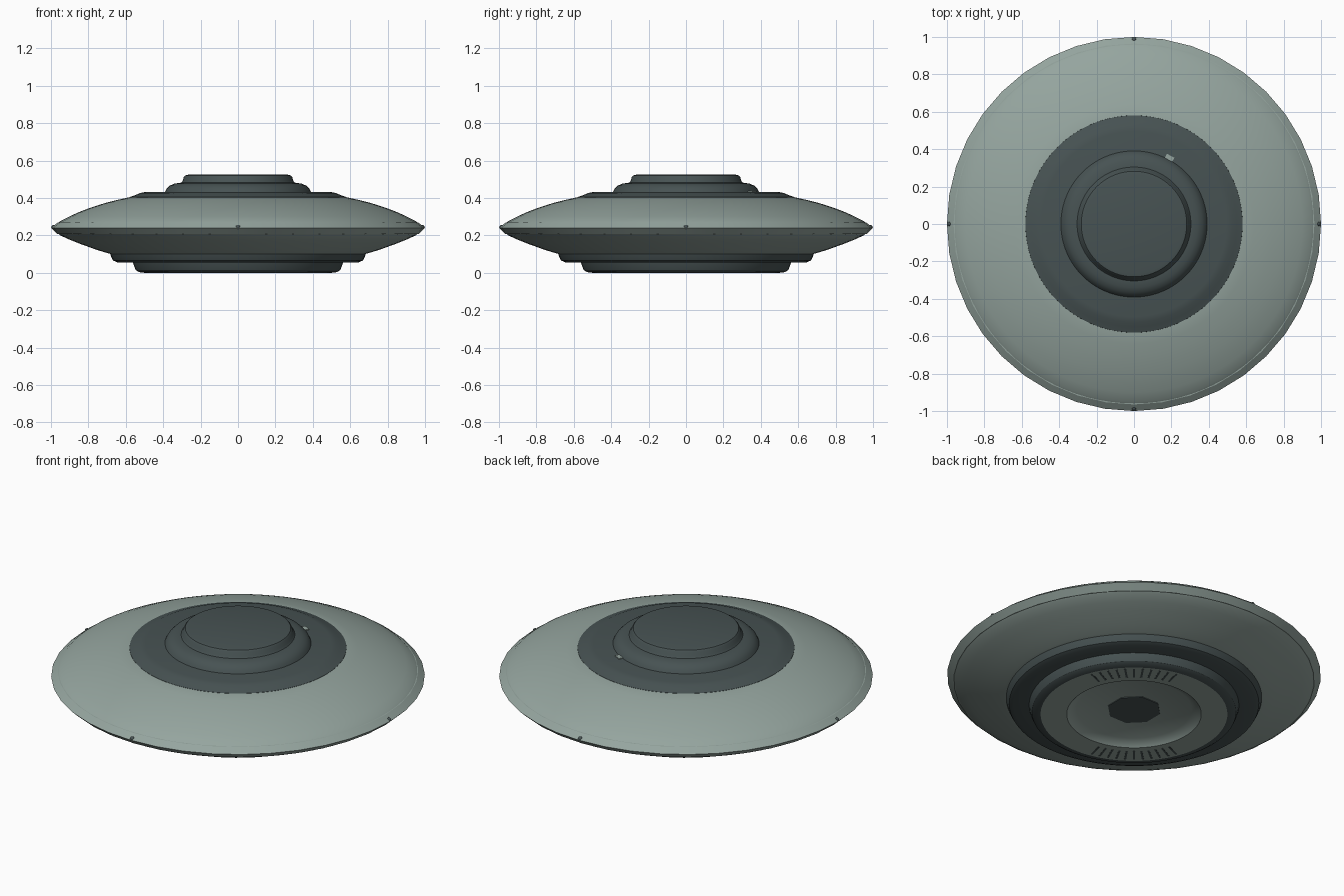
import bpy, bmesh, math
from mathutils import Matrix, Vector

if "Cube" in bpy.data.objects:
    bpy.data.objects.remove(bpy.data.objects["Cube"])


def material(name, color):
    m = bpy.data.materials.new(name)
    m.diffuse_color = (*color, 1)
    m.use_nodes = True
    m.node_tree.nodes["Principled BSDF"].inputs["Base Color"].default_value = m.diffuse_color
    return m


LIGHT = material("pale grey green", (0.30, 0.375, 0.345))
DARK = material("dark slate", (0.063, 0.085, 0.086))


def finish(name, bm, mat, smooth=True):
    bmesh.ops.recalc_face_normals(bm, faces=bm.faces)
    me = bpy.data.meshes.new(name)
    bm.to_mesh(me)
    bm.free()
    me.materials.append(mat)
    ob = bpy.data.objects.new(name, me)
    bpy.context.collection.objects.link(ob)
    if smooth:
        bpy.ops.object.select_all(action='DESELECT')
        ob.select_set(True)
        bpy.context.view_layer.objects.active = ob
        bpy.ops.object.shade_smooth_by_angle(angle=math.radians(28))
    return ob


def lathe(name, profile, mat, segs=96, flip=False):
    """Spin a list of (radius, height) points about z."""
    bm = bmesh.new()
    rings = []
    for r, z in profile:
        if r == 0:
            rings.append([bm.verts.new((0, 0, z))] * segs)
        else:
            rings.append([bm.verts.new((r * math.cos(2 * math.pi * i / segs),
                                        r * math.sin(2 * math.pi * i / segs), z))
                          for i in range(segs)])
    for a, b in zip(rings, rings[1:]):
        for i in range(segs):
            j = (i + 1) % segs
            quad = []
            for v in (a[i], a[j], b[j], b[i]):
                if v not in quad:
                    quad.append(v)
            bm.faces.new(quad)
    return finish(name, bm, mat)


# Main saucer shell, upper and lower halves
lathe("upper_hull", [(0.968, 0.24), (0.966, 0.262), (0.95, 0.277), (0.9, 0.302), (0.85, 0.325),
                     (0.8, 0.344), (0.75, 0.361), (0.7, 0.376), (0.64, 0.391), (0.58, 0.404),
                     (0.55, 0.404), (0, 0.404)], LIGHT)
lathe("lower_hull", [(0.968, 0.24), (0.966, 0.212), (0.95, 0.2), (0.9, 0.177), (0.85, 0.157),
                     (0.8, 0.139), (0.75, 0.121), (0.7, 0.106), (0.66, 0.095), (0, 0.095)], LIGHT)

# Faceted sharp rim
lathe("rim", [(0.94, 0.272), (0.965, 0.268), (1.0, 0.24), (0.965, 0.207), (0.94, 0.204)],
      LIGHT, segs=40)

# Dark stepped top
lathe("upper_collar", [(0.582, 0.40), (0.58, 0.405), (0.55, 0.415), (0.525, 0.426), (0.495, 0.432),
                       (0, 0.432)], DARK)
lathe("upper_step", [(0.392, 0.43), (0.383, 0.448), (0.365, 0.466), (0.34, 0.477), (0.305, 0.482),
                     (0, 0.482)], DARK)
lathe("top_cap", [(0.306, 0.48), (0.296, 0.492), (0.29, 0.512), (0.282, 0.521), (0.265, 0.525),
                  (0, 0.525)], DARK)

# Dark stepped underside
lathe("lower_step", [(0.685, 0.105), (0.678, 0.085), (0.668, 0.066), (0.645, 0.056), (0.5, 0.056)], DARK)
lathe("base_ring", [(0.562, 0.058), (0.556, 0.036), (0.546, 0.014), (0.53, 0.004), (0.5, 0.0)], DARK)

# Pale base face with recessed centre
lathe("base_face", [(0.5, 0.0), (0.36, 0.0), (0.35, 0.008), (0.308, 0.03), (0, 0.03)], LIGHT)


# Octagonal hatch in the recess
bm = bmesh.new()
bmesh.ops.create_cone(bm, cap_ends=True, segments=8, radius1=0.145, radius2=0.145, depth=0.006,
                      matrix=Matrix.Translation((0, 0, 0.029)) @ Matrix.Rotation(math.radians(22.5), 4, 'Z'))
finish("belly_hatch", bm, DARK, smooth=False)

# Radial vent slots on two sides of the base face
bm = bmesh.new()
for side in (50, 230):
    for k in range(-5, 6):
        rot = Matrix.Rotation(math.radians(side + k * 5.6), 4, 'Z')
        bmesh.ops.create_cube(bm, size=1, matrix=rot @ Matrix.Translation((0.44, 0, 0.001))
                              @ Matrix.Diagonal((0.09, 0.011, 0.004, 1)))
finish("vent_slots", bm, DARK, smooth=False)

# Four small rim lamps
bm = bmesh.new()
for k in range(4):
    a = k * math.pi / 2
    bmesh.ops.create_uvsphere(bm, u_segments=12, v_segments=8, radius=0.013,
                              matrix=Matrix.Translation((0.985 * math.cos(a), 0.985 * math.sin(a), 0.243)))
finish("rim_lamps", bm, DARK)

# Small pale plate on the upper collar
bm = bmesh.new()
bmesh.ops.create_cube(bm, size=1, matrix=Matrix.Translation((0.19, 0.354, 0.434))
                      @ Matrix.Rotation(math.radians(-28), 4, 'Z') @ Matrix.Diagonal((0.045, 0.025, 0.006, 1)))
finish("collar_plate", bm, LIGHT, smooth=False)
